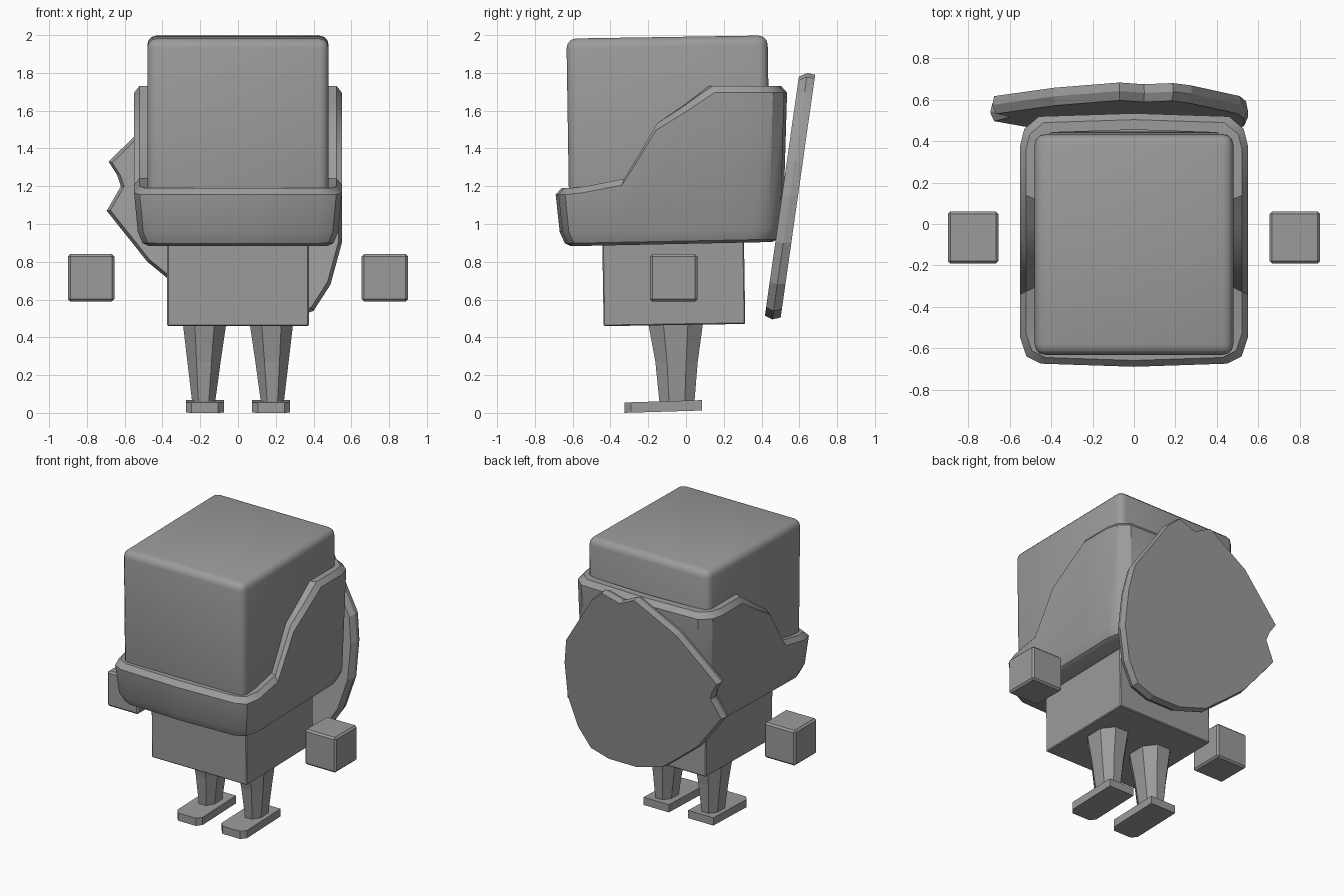
import bpy, bmesh, math
from mathutils import Matrix

old = bpy.data.objects.get("Cube")
if old:
    bpy.data.objects.remove(old, do_unlink=True)

grey = bpy.data.materials.new("plain_grey")
grey.use_nodes = True
COLOUR = (0.33, 0.33, 0.33, 1)
grey.diffuse_color = COLOUR
grey.node_tree.nodes["Principled BSDF"].inputs["Base Color"].default_value = COLOUR


def finish(name, bm, smooth=None):
    bmesh.ops.recalc_face_normals(bm, faces=bm.faces)
    mesh = bpy.data.meshes.new(name)
    bm.to_mesh(mesh)
    bm.free()
    mesh.materials.append(grey)
    obj = bpy.data.objects.new(name, mesh)
    bpy.context.collection.objects.link(obj)
    if smooth:
        bpy.ops.object.select_all(action="DESELECT")
        obj.select_set(True)
        bpy.context.view_layer.objects.active = obj
        bpy.ops.object.shade_smooth_by_angle(angle=math.radians(smooth))
    return obj


def box(name, low, high, bevel=0, segments=1, tilt=0, smooth=None):
    """Box between two corners, with rounded edges and a tilt about x."""
    bm = bmesh.new()
    bmesh.ops.create_cube(bm, size=1)
    bmesh.ops.scale(bm, verts=bm.verts, vec=[h - l for l, h in zip(low, high)])
    if bevel:
        bmesh.ops.bevel(bm, geom=bm.edges[:], offset=bevel, segments=segments,
                        profile=0.5, affect="EDGES")
    bmesh.ops.rotate(bm, verts=bm.verts, matrix=Matrix.Rotation(math.radians(tilt), 3, "X"))
    bmesh.ops.translate(bm, verts=bm.verts, vec=[(h + l) / 2 for l, h in zip(low, high)])
    return finish(name, bm, smooth)


def loft(name, rings, smooth=None):
    """Skin a stack of rings with equal point counts and cap both ends."""
    bm = bmesh.new()
    loops = [[bm.verts.new(p) for p in ring] for ring in rings]
    for a, b in zip(loops, loops[1:]):
        for i in range(len(a)):
            j = (i + 1) % len(a)
            bm.faces.new((a[i], a[j], b[j], b[i]))
    bm.faces.new(loops[0])
    bm.faces.new(loops[-1])
    return finish(name, bm, smooth)


# Head and torso, both leaning very slightly
box("head", (-0.48, -0.625, 0.96), (0.48, 0.44, 1.99), 0.05, 3, 0.9, 40)
box("torso", (-0.375, -0.44, 0.465), (0.375, 0.31, 0.95), 0.006, 1, 0.9)

# Hood: half plan outline with rim height, mirrored to the other side
half = [(0, -0.69, 1.19), (0.45, -0.675, 1.19), (0.52, -0.64, 1.19), (0.55, -0.55, 1.2),
        (0.55, -0.34, 1.24), (0.55, -0.25, 1.38), (0.55, -0.16, 1.53), (0.55, 0, 1.63),
        (0.55, 0.15, 1.73), (0.55, 0.38, 1.73), (0.53, 0.46, 1.73), (0.46, 0.52, 1.73),
        (0, 0.535, 1.73)]
plan = half + [(-x, y, z) for x, y, z in half[-2:0:-1]]
MID = -0.078


def hood_ring(scale, drop=0, flat=None):
    return [(x * scale, MID + (y - MID) * scale,
             z - drop if flat is None else flat + 0.018 * y) for x, y, z in plan]


loft("hood", [hood_ring(0.87, flat=0.895), hood_ring(0.92, flat=0.91),
              hood_ring(0.965, flat=0.97), hood_ring(1, 0.035),
              hood_ring(0.95), hood_ring(0.87), hood_ring(0.87, flat=1.0)], 35)


# Legs, feet and hands on both sides
def octagon(cx, cy, rx, ry, z):
    k = 0.45
    signs = [(1, k), (k, 1), (-k, 1), (-1, k), (-1, -k), (-k, -1), (k, -1), (1, -k)]
    return [(cx + rx * sx, cy + ry * sy, z) for sx, sy in signs]


FOOT = [(-0.1, 0.085), (0.1, 0.085), (0.1, -0.29), (0.07, -0.325), (-0.07, -0.325), (-0.1, -0.29)]
for side, s in (("left", 1), ("right", -1)):
    loft(side + "_leg", [octagon(s * 0.182, -0.048, 0.06, 0.092, 0.05),
                         octagon(s * 0.18, -0.05, 0.088, 0.112, 0.27),
                         octagon(s * 0.177, -0.055, 0.115, 0.145, 0.475)])
    loft(side + "_foot", [[(s * 0.175 + x, y, h + 0.01 + 0.03 * y) for x, y in FOOT]
                          for h in (0, 0.055)])
    box(side + "_hand", (s * 0.7775 - 0.1225, -0.19, 0.59),
        (s * 0.7775 + 0.1225, 0.06, 0.84), 0.012, 1)

# Chipped round shield leaning against the back
chip = [(0.55, 1.15), (0.52, 1.33), (0.28, 1.7), (0.19, 1.78), (0.05, 1.74), (-0.07, 1.8),
        (-0.39, 1.62), (-0.685, 1.33), (-0.64, 1.26), (-0.62, 1.2), (-0.695, 1.07),
        (-0.48, 0.8), (-0.37, 0.71), (-0.18, 0.56), (0.04, 0.495), (0.26, 0.495),
        (0.4, 0.54), (0.49, 0.68), (0.55, 0.9)]


def shield_ring(scale, depth):
    ring = []
    for x, z in chip:
        px, pz = -0.04 + (x + 0.04) * scale, 1.15 + (z - 1.15) * scale
        ring.append((px, depth + 0.142 * (pz - 1.15), pz))
    return ring


loft("shield", [shield_ring(0.97, 0.508), shield_ring(1, 0.55), shield_ring(0.985, 0.593)])
